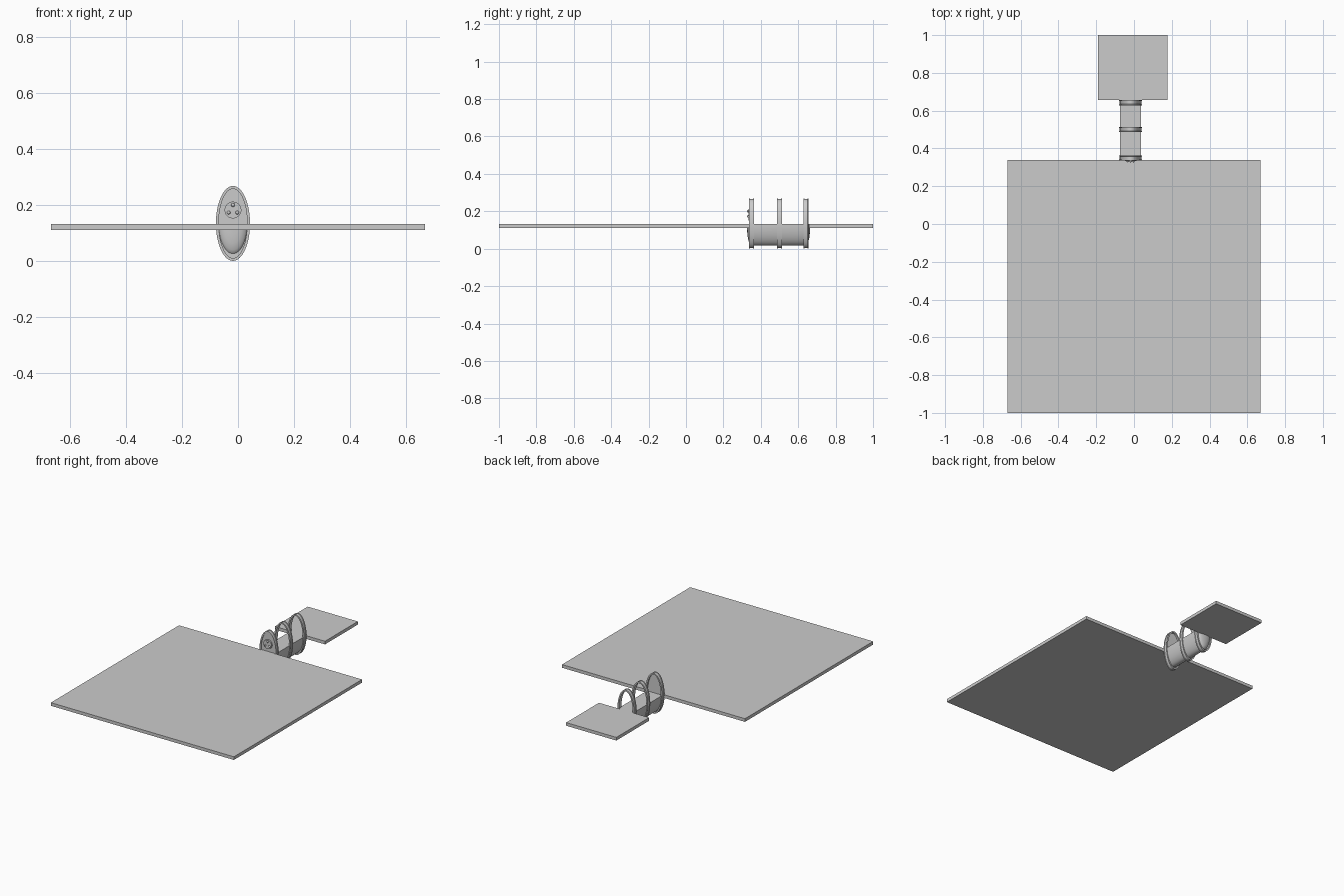
import bpy, bmesh, math

if "Cube" in bpy.data.objects:
    bpy.data.objects.remove(bpy.data.objects["Cube"])

CX, CZ = -0.018, 0.134      # centre of the oval tunnel
RX, RZ = 0.061, 0.134       # outer radii of the hoops
FLOOR = 0.132               # walking surface height


def finish(bm, name, smooth=True):
    bmesh.ops.remove_doubles(bm, verts=bm.verts, dist=1e-5)
    bmesh.ops.recalc_face_normals(bm, faces=bm.faces)
    mesh = bpy.data.meshes.new(name)
    bm.to_mesh(mesh)
    bm.free()
    ob = bpy.data.objects.new(name, mesh)
    bpy.context.collection.objects.link(ob)
    if smooth:
        bpy.context.view_layer.objects.active = ob
        ob.select_set(True)
        bpy.ops.object.shade_smooth_by_angle(angle=math.radians(35))
        ob.select_set(False)
    return ob


def slab(name, x0, x1, y0, y1, z0, z1):
    bm = bmesh.new()
    bmesh.ops.create_cube(bm, size=1)
    for v in bm.verts:
        v.co = ((x0 + x1) / 2 + v.co.x * (x1 - x0),
                (y0 + y1) / 2 + v.co.y * (y1 - y0),
                (z0 + z1) / 2 + v.co.z * (z1 - z0))
    return finish(bm, name, False)


def hoop(name, y, n=64):
    # flanged cross-section: (inset from outer oval, offset along y)
    sec = [(0.003, -0.008), (0, -0.009), (0, -0.0135), (0.010, -0.0135),
           (0.010, 0.0135), (0, 0.0135), (0, 0.009), (0.003, 0.008)]
    bm = bmesh.new()
    rings = []
    for i in range(n):
        a = 2 * math.pi * i / n
        rings.append([bm.verts.new((CX + (RX - d) * math.cos(a), y + o,
                                    CZ + (RZ - d) * math.sin(a))) for d, o in sec])
    for i in range(n):
        r, s = rings[i], rings[(i + 1) % n]
        for j in range(len(sec)):
            k = (j + 1) % len(sec)
            bm.faces.new((r[j], r[k], s[k], s[j]))
    return finish(bm, name)


def oval_disc(name, x, z, rx, rz, y0, y1, n=48):
    bm = bmesh.new()
    bmesh.ops.create_cone(bm, cap_ends=True, segments=n, radius1=1, radius2=1, depth=1)
    for v in bm.verts:
        v.co = (x + v.co.x * rx, (y0 + y1) / 2 + v.co.z * (y1 - y0), z + v.co.y * rz)
    return finish(bm, name)


# Platforms
slab("large_platform", -0.67, 0.67, -1.0, 0.34, 0.111, FLOOR)
slab("small_platform", -0.19, 0.177, 0.657, 1.0, 0.111, FLOOR)

# Lower hull: half oval lofted along y, domed at both ends, flat floor on top
half_profile = [(0.326, 0.02), (0.327, 0.35), (0.330, 0.6), (0.335, 0.8),
                (0.343, 0.93), (0.355, 0.985), (0.368, 1.0)]
stations = half_profile + [(0.990 - y, s) for y, s in reversed(half_profile)]
bm = bmesh.new()
N = 32
rows = []
for y, s in stations:
    rows.append([bm.verts.new((CX + 0.056 * s * math.cos(math.pi * i / N), y,
                               FLOOR - 0.116 * s * math.sin(math.pi * i / N)))
                 for i in range(N + 1)])
for r, t in zip(rows, rows[1:]):
    for i in range(N):
        bm.faces.new((r[i], r[i + 1], t[i + 1], t[i]))
    bm.faces.new((r[0], t[0], t[N], r[N]))
bm.faces.new(rows[0])
bm.faces.new(rows[-1])
finish(bm, "lower_hull")

# Hoops
for label, y in (("front", 0.350), ("middle", 0.500), ("rear", 0.642)):
    hoop(label + "_hoop", y)

# Front wall with round boss and three studs
oval_disc("front_wall", CX, CZ, RX - 0.008, RZ - 0.008, 0.342, 0.352, 64)
oval_disc("round_boss", CX, 0.182, 0.030, 0.030, 0.334, 0.345)
for i in range(3):
    a = math.radians(90 + 120 * i)
    bm = bmesh.new()
    bmesh.ops.create_uvsphere(bm, u_segments=16, v_segments=10, radius=0.0065)
    bmesh.ops.translate(bm, verts=bm.verts,
                        vec=(CX + 0.018 * math.cos(a), 0.333, 0.182 + 0.018 * math.sin(a)))
    finish(bm, f"stud_{i + 1}")
